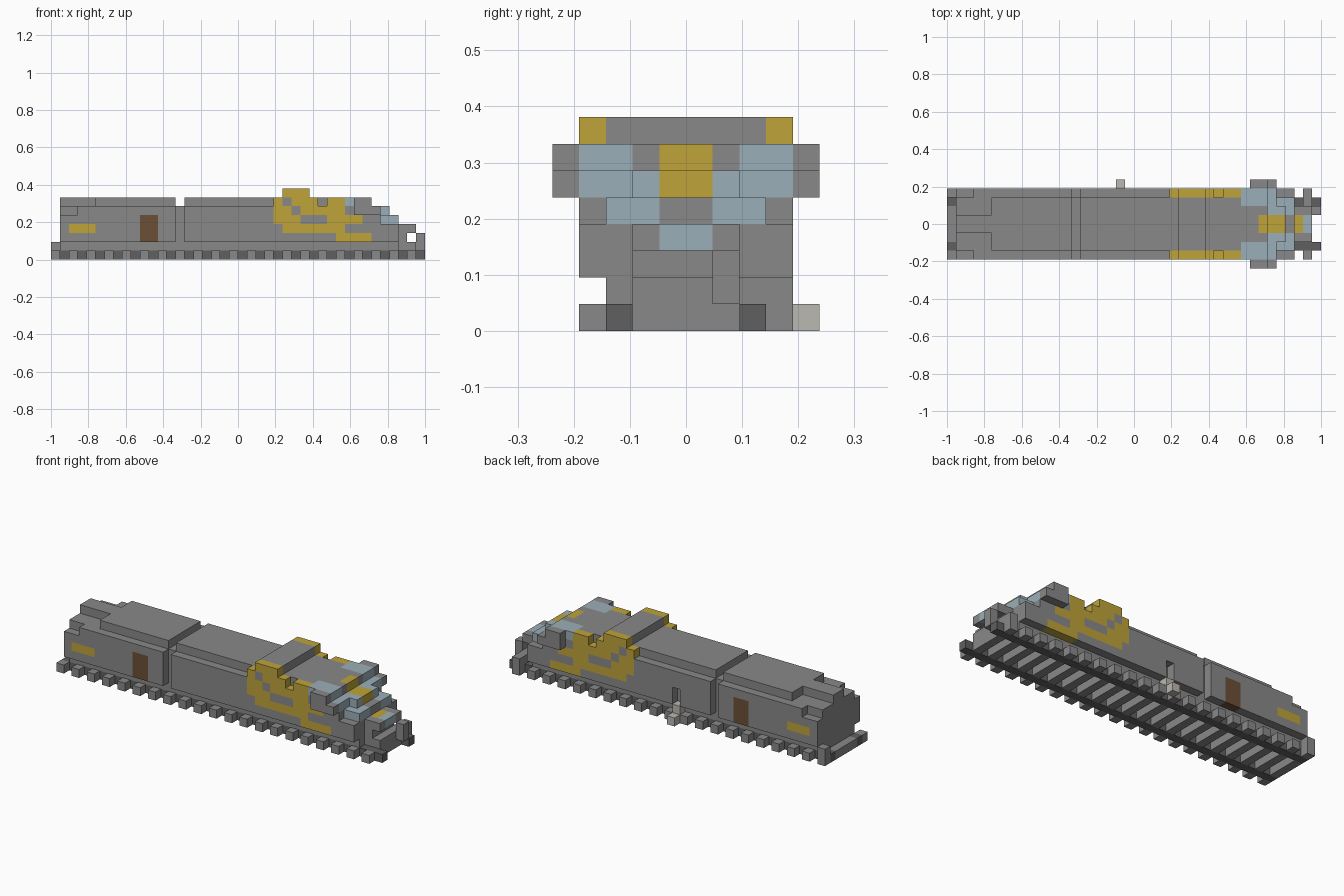
import bpy, bmesh
from mathutils import Vector

cube = bpy.data.objects.get("Cube")
if cube:
    bpy.data.objects.remove(cube, do_unlink=True)

U = 1 / 21          # edge of one block
LENGTH = 42         # blocks from tail to nose

COLOURS = {
    "grey": (0.25, 0.25, 0.25),
    "yellow": (0.52, 0.37, 0.042),
    "pale_blue": (0.33, 0.43, 0.48),
    "brown": (0.147, 0.08, 0.038),
    "dark_grey": (0.115, 0.115, 0.12),
    "off_white": (0.50, 0.48, 0.44),
}
NAMES = list(COLOURS)
materials = []
for name, rgb in COLOURS.items():
    mat = bpy.data.materials.new(name)
    mat.use_nodes = True
    mat.diffuse_color = (*rgb, 1)
    bsdf = mat.node_tree.nodes["Principled BSDF"]
    bsdf.inputs["Base Color"].default_value = (*rgb, 1)
    bsdf.inputs["Roughness"].default_value = 0.9
    materials.append(mat)

cells = {}          # (x, y, z) -> (part, colour)


def box(part, colour, x, y, z):
    """Fill a block range; each range excludes its end."""
    for i in range(*x):
        for j in range(*y):
            for k in range(*z):
                cells[i, j, k] = (part, colour)


def both(part, colour, x, y, z):
    """Fill a range on both sides of the centre line."""
    box(part, colour, x, y, z)
    box(part, colour, x, (-y[1], -y[0]), z)


def cut(x, y, z):
    for i in range(*x):
        for j in range(*y):
            for k in range(*z):
                cells.pop((i, j, k), None)


def paint(colour, x, z):
    """Colour the outer blocks of both side walls."""
    for i in range(*x):
        for j in (-4, 3):
            for k in range(*z):
                if (i, j, k) in cells:
                    cells[i, j, k] = (cells[i, j, k][0], colour)


# Track
for i in range(0, LENGTH, 2):
    box("sleepers", "grey", (i, i + 1), (-4, 4), (0, 1))
both("rails", "dark_grey", (0, LENGTH), (2, 3), (0, 1))
box("track_posts", "grey", (0, 1), (3, 4), (1, 2))

# Body: chassis, walls, roof
box("chassis", "grey", (1, 39), (-3, 3), (1, 2))
box("body", "grey", (1, 37), (-4, 4), (2, 5))
box("body", "grey", (1, 34), (-3, 3), (5, 6))
box("body", "grey", (3, 34), (-4, 4), (5, 6))
box("roof", "grey", (1, 5), (-1, 1), (6, 7))
box("roof", "grey", (5, 34), (-3, 3), (6, 7))

# Gap between the carriages
cut((14, 15), (-4, 4), (6, 7))
cut((14, 15), (-4, -3), (2, 6))
cut((14, 15), (3, 4), (2, 6))

# Raised yellow shoulders and roof hump
both("roof_shoulders", "yellow", (25, 30), (3, 4), (6, 7))
both("roof_shoulders", "yellow", (31, 33), (3, 4), (6, 7))
box("roof_hump", "grey", (26, 29), (-3, 3), (7, 8))
both("roof_hump", "yellow", (26, 29), (3, 4), (7, 8))

# Nose, stepping down
box("nose", "grey", (36, 39), (-4, 4), (2, 4))
box("nose", "grey", (37, 39), (-1, 1), (4, 5))
box("nose", "grey", (39, 40), (-2, 2), (1, 4))
box("nose", "yellow", (39, 40), (-1, 1), (3, 4))
box("nose", "yellow", (34, 38), (-1, 1), (5, 6))
box("nose", "grey", (34, 36), (-2, 2), (6, 7))
box("nose", "yellow", (35, 36), (-1, 1), (6, 7))

# Windscreen
both("windscreen", "pale_blue", (33, 36), (2, 4), (6, 7))
both("windscreen", "pale_blue", (34, 37), (2, 4), (5, 6))
both("windscreen", "pale_blue", (34, 38), (1, 2), (5, 6))
both("windscreen", "pale_blue", (37, 39), (1, 3), (4, 5))
box("windscreen", "pale_blue", (40, 41), (-1, 1), (3, 4))
both("nose", "grey", (40, 41), (1, 2), (3, 4))

# Side fins beside the windscreen
both("side_fins", "grey", (34, 36), (4, 5), (6, 7))
both("side_fins", "grey", (34, 37), (4, 5), (5, 6))

# Front coupling
box("coupling", "grey", (40, 41), (-2, 1), (1, 2))
box("coupling", "grey", (40, 41), (1, 4), (1, 2))
box("coupling", "grey", (41, 42), (1, 2), (1, 3))

# Yellow markings on the walls, with grey blots
paint("yellow", (25, 33), (5, 6))
paint("yellow", (25, 35), (4, 5))
paint("yellow", (26, 33), (3, 4))
paint("yellow", (32, 36), (2, 3))
paint("yellow", (2, 5), (3, 4))
paint("grey", (26, 27), (6, 7))
paint("grey", (27, 28), (5, 6))
paint("grey", (28, 31), (4, 5))

# Side doors
paint("brown", (10, 12), (2, 5))

# Entry recess with pale steps on one side
cut((19, 20), (3, 4), (2, 4))
box("entry_steps", "off_white", (19, 20), (3, 4), (1, 2))
box("entry_steps", "off_white", (19, 20), (4, 5), (0, 1))

# Build each part from its exposed block sides
AXES = [Vector(v) for v in ((1, 0, 0), (0, 1, 0), (0, 0, 1))]


def build(part):
    bm = bmesh.new()
    for (i, j, k), (owner, colour) in cells.items():
        if owner != part:
            continue
        centre = Vector((i - LENGTH / 2 + 0.5, j + 0.5, k + 0.5))
        for a in range(3):
            for sign in (1, -1):
                n = AXES[a] * sign
                if (i + int(n.x), j + int(n.y), k + int(n.z)) in cells:
                    continue
                s = AXES[(a + 1) % 3] / 2
                t = AXES[(a + 2) % 3] / 2 * sign
                mid = centre + n / 2
                corners = (mid - s - t, mid + s - t, mid + s + t, mid - s + t)
                face = bm.faces.new([bm.verts.new(c * U) for c in corners])
                face.material_index = NAMES.index(colour)
    bmesh.ops.remove_doubles(bm, verts=bm.verts, dist=U / 100)
    bmesh.ops.dissolve_limit(bm, angle_limit=0.01, verts=bm.verts,
                             edges=bm.edges, delimit={'MATERIAL'})
    mesh = bpy.data.meshes.new(part)
    bm.to_mesh(mesh)
    bm.free()
    for mat in materials:
        mesh.materials.append(mat)
    bpy.context.collection.objects.link(bpy.data.objects.new(part, mesh))


for part in sorted({owner for owner, _ in cells.values()}):
    build(part)
